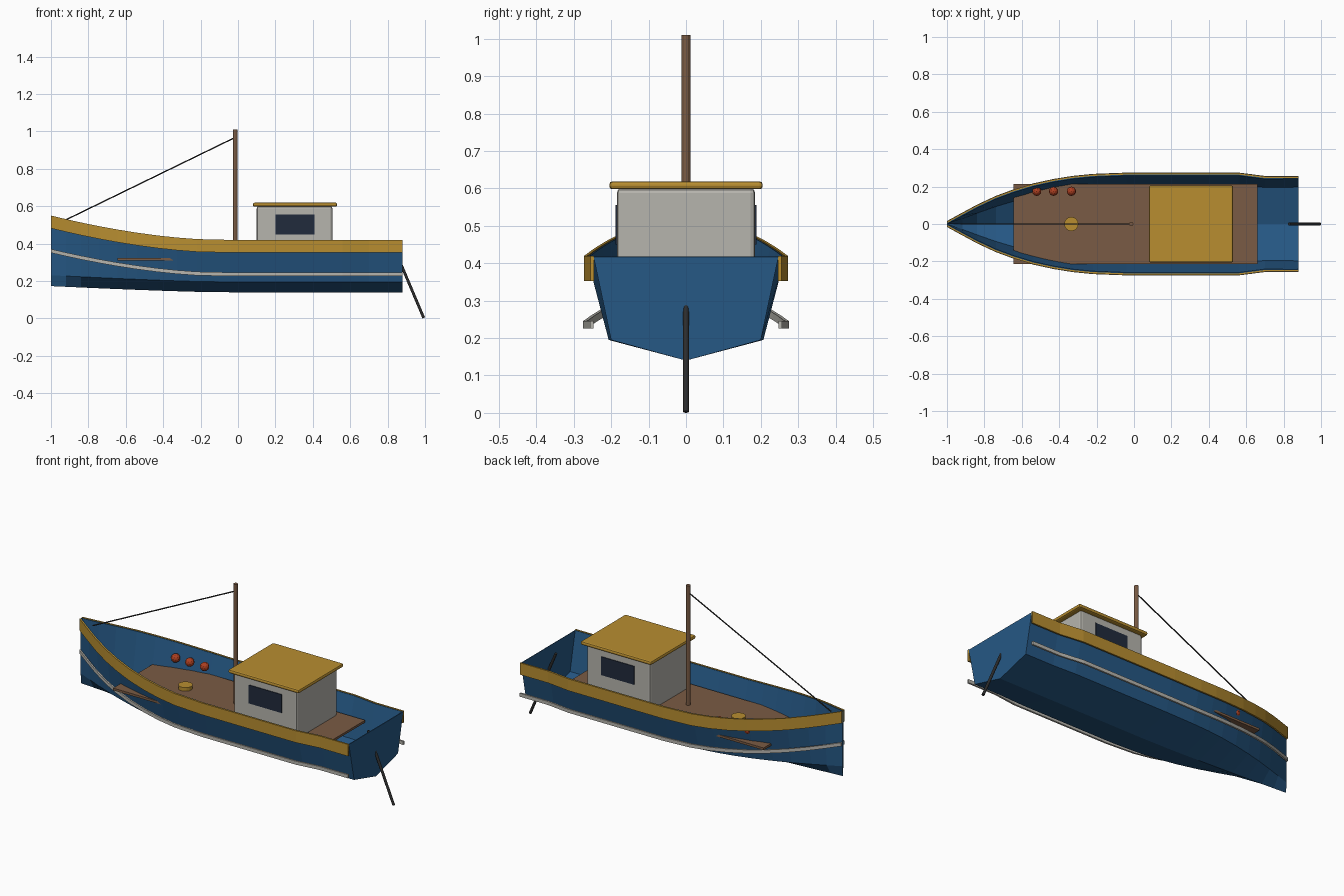
import bpy, bmesh
from mathutils import Vector

if "Cube" in bpy.data.objects:
    bpy.data.objects.remove(bpy.data.objects["Cube"])


def material(name, rgb):
    m = bpy.data.materials.new(name)
    m.diffuse_color = (*rgb, 1)
    m.use_nodes = True
    m.node_tree.nodes["Principled BSDF"].inputs["Base Color"].default_value = m.diffuse_color
    return m


BLUE = material("hull blue", (0.019, 0.098, 0.235))
GOLD = material("ochre yellow", (0.48, 0.27, 0.030))
GREY = material("warm white", (0.47, 0.46, 0.42))
BROWN = material("wood brown", (0.195, 0.105, 0.058))
NAVY = material("window navy", (0.015, 0.024, 0.045))
RED = material("float red", (0.42, 0.050, 0.015))
DARK = material("dark iron", (0.025, 0.025, 0.025))


def finish(name, bm, mat, recalc=True):
    if recalc:
        bmesh.ops.recalc_face_normals(bm, faces=bm.faces)
    me = bpy.data.meshes.new(name)
    bm.to_mesh(me)
    bm.free()
    me.materials.append(mat)
    ob = bpy.data.objects.new(name, me)
    bpy.context.collection.objects.link(ob)
    return ob


def box(name, lo, hi, mat, bevel=0):
    bm = bmesh.new()
    bmesh.ops.create_cube(bm, size=1)
    lo, hi = Vector(lo), Vector(hi)
    for v in bm.verts:
        v.co = (lo + hi) / 2 + v.co * (hi - lo)
    ob = finish(name, bm, mat)
    if bevel:
        mod = ob.modifiers.new("bevel", 'BEVEL')
        mod.width, mod.segments = bevel, 2
    return ob


def rod(name, a, b, radius, mat, sides=12):
    a, b = Vector(a), Vector(b)
    bm = bmesh.new()
    bmesh.ops.create_cone(bm, cap_ends=True, segments=sides, radius1=radius,
                          radius2=radius, depth=(b - a).length)
    ob = finish(name, bm, mat)
    ob.rotation_mode = 'QUATERNION'
    ob.rotation_quaternion = (b - a).to_track_quat('Z', 'Y')
    ob.location = (a + b) / 2
    return ob


# Hull stations: x, half width at the rim, chine width ratio
STATIONS = [(-1, .006, .7), (-.92, .05, .68), (-.84, .093, .68), (-.74, .14, .7),
            (-.645, .175, .72), (-.54, .207, .74), (-.43, .231, .76),
            (-.33, .247, .77), (-.22, .258, .775), (-.04, .265, .78),
            (.56, .265, .78), (.7, .247, .81), (.88, .247, .81)]


def rise(x, power=1.7):
    return max(0, (-.1 - x) / .9) ** power


def sheer(x):
    return .42 + .13 * rise(x)


def stripe(x):
    return .236 + .125 * rise(x)


# Hull: open shell lofted through the stations
bm = bmesh.new()
rows = []
for x, w, ratio in STATIONS:
    keel, chine = .14 + .033 * rise(x, 1.3), .195 + .036 * rise(x, 1.3)
    prof = [(w, sheer(x) - .003), (w * ratio, chine), (0, keel),
            (-w * ratio, chine), (-w, sheer(x) - .003)]
    rows.append([bm.verts.new((x, y, z)) for y, z in prof])
for a, b in zip(rows, rows[1:]):
    for j in range(4):
        bm.faces.new((a[j], b[j], b[j + 1], a[j + 1]))
bm.faces.new(rows[0])
bm.faces.new(rows[-1][::-1])
hull = finish("hull", bm, BLUE, recalc=False)
mod = hull.modifiers.new("planking", 'SOLIDIFY')
mod.thickness, mod.offset = .006, -1


# Strips that follow the rim outline on both sides
def strip(name, low, high, inner, outer, mat):
    bm = bmesh.new()
    for s in (1, -1):
        prev = None
        for x, w, _ in STATIONS:
            ring = [bm.verts.new((x, s * y, z)) for y, z in
                    ((w + inner, low(x)), (w + outer, low(x)),
                     (w + outer, high(x)), (w + inner, high(x)))]
            if prev:
                for j in range(4):
                    k = (j + 1) % 4
                    bm.faces.new((prev[j], ring[j], ring[k], prev[k]))
            else:
                bm.faces.new(ring)
            prev = ring
        bm.faces.new(prev)
    return finish(name, bm, mat)


strip("rim_band", lambda x: sheer(x) - .068, sheer, -.001, .008, GOLD)
strip("side_stripe", lambda x: stripe(x) - .010, lambda x: stripe(x) + .010, 0, .010, GREY)

# Deck and deck fittings
box("deck", (-.645, -.215, .309), (.66, .215, .322), BROWN)
rod("deck_hatch", (-.335, 0, .32), (-.335, 0, .343), .038, GOLD, 16)
for i, x in enumerate((-.52, -.43, -.335)):
    bm = bmesh.new()
    bmesh.ops.create_icosphere(bm, subdivisions=2, radius=.025)
    finish(f"float_{i + 1}", bm, RED).location = (x, .175, .38)

# Cabin, roof and side windows
box("cabin", (.10, -.185, .318), (.505, .185, .60), GREY, .012)
box("cabin_roof", (.08, -.205, .598), (.53, .205, .619), GOLD, .008)
for s, side in ((-1, "front"), (1, "back")):
    ys = sorted((s * .183, s * .189))
    box(f"window_{side}", (.20, ys[0], .45), (.41, ys[1], .556), NAVY)

# Mast, stay and rudder
rod("mast", (-.015, 0, .315), (-.015, 0, 1.01), .012, BROWN)
rod("forestay", (-.015, 0, .968), (-.925, 0, .525), .0035, DARK, 8)
rod("rudder_bar", (.829, 0, .39), (.993, 0, .003), .0075, DARK)
